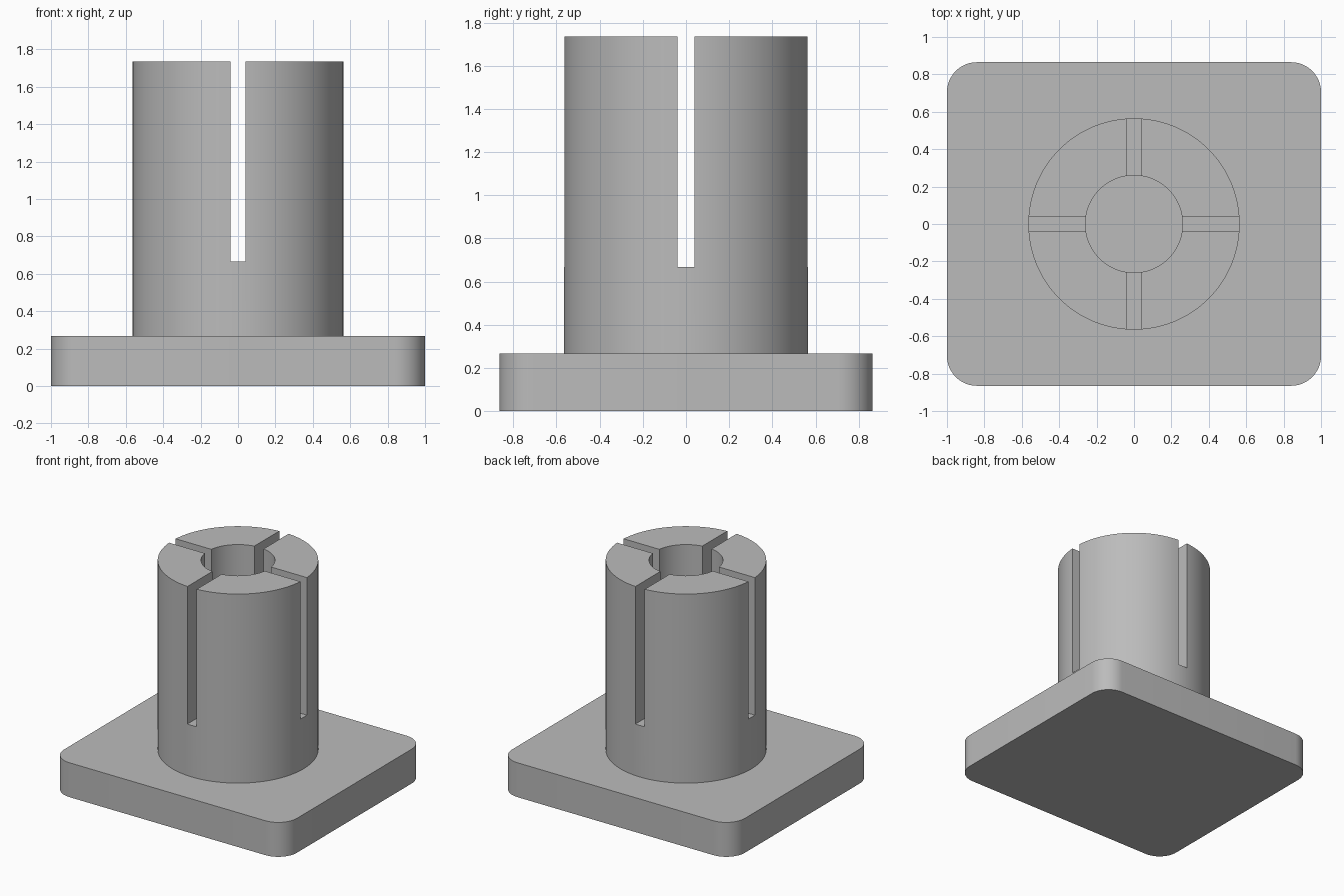
import bpy, bmesh
from math import sin, cos, pi, radians

default = bpy.data.objects.get("Cube")
if default:
    bpy.data.objects.remove(default, do_unlink=True)

BASE_X, BASE_Y, BASE_H, CORNER = 1.0, 0.865, 0.267, 0.16
OUTER, BORE, TOP = 0.565, 0.26, 1.735
SLOT_W, SLOT_Z = 0.08, 0.667
SIDES = 96

grey = bpy.data.materials.new("plain_grey")
grey.use_nodes = True
grey.diffuse_color = (0.5, 0.5, 0.5, 1)
grey.node_tree.nodes["Principled BSDF"].inputs["Base Color"].default_value = (0.5, 0.5, 0.5, 1)


def make_object(name, bm):
    bmesh.ops.recalc_face_normals(bm, faces=bm.faces)
    mesh = bpy.data.meshes.new(name)
    bm.to_mesh(mesh)
    bm.free()
    mesh.materials.append(grey)
    obj = bpy.data.objects.new(name, mesh)
    bpy.context.collection.objects.link(obj)
    return obj


def activate(obj):
    bpy.ops.object.select_all(action='DESELECT')
    obj.select_set(True)
    bpy.context.view_layer.objects.active = obj


# Base plate: rounded rectangle extruded upwards
bm = bmesh.new()
outline = []
for i, (sx, sy) in enumerate([(1, 1), (-1, 1), (-1, -1), (1, -1)]):
    for k in range(13):
        a = (i + k / 12) * pi / 2
        outline.append(bm.verts.new((sx * (BASE_X - CORNER) + CORNER * cos(a),
                                     sy * (BASE_Y - CORNER) + CORNER * sin(a), 0)))
face = bm.faces.new(outline)
top = bmesh.ops.extrude_face_region(bm, geom=[face])["geom"]
bmesh.ops.translate(bm, vec=(0, 0, BASE_H),
                    verts=[v for v in top if isinstance(v, bmesh.types.BMVert)])
base = make_object("base_plate", bm)

# Hollow post: four-point section swept round the axis
bm = bmesh.new()
section = [(OUTER, BASE_H), (OUTER, TOP), (BORE, TOP), (BORE, BASE_H)]
rings = []
for i in range(SIDES):
    a = 2 * pi * i / SIDES
    rings.append([bm.verts.new((r * cos(a), r * sin(a), z)) for r, z in section])
for i in range(SIDES):
    here, after = rings[i], rings[(i + 1) % SIDES]
    for j in range(4):
        k = (j + 1) % 4
        bm.faces.new((here[j], after[j], after[k], here[k]))
post = make_object("slotted_post", bm)

# Two crossing slots cut down from the top of the post
for size in [(SLOT_W, 2), (2, SLOT_W)]:
    bm = bmesh.new()
    bmesh.ops.create_cube(bm, size=1)
    bmesh.ops.scale(bm, vec=(*size, 2), verts=bm.verts)
    bmesh.ops.translate(bm, vec=(0, 0, SLOT_Z + 1), verts=bm.verts)
    bmesh.ops.translate(bm, vec=(0, 0, 0), verts=bm.verts)
    cutter = make_object("slot_cutter", bm)
    cutter.hide_render = True
    cut = post.modifiers.new("slot", 'BOOLEAN')
    cut.operation = 'DIFFERENCE'
    cut.solver = 'EXACT'
    cut.object = cutter
    activate(post)
    bpy.ops.object.modifier_apply(modifier=cut.name)
    bpy.data.objects.remove(cutter, do_unlink=True)

for obj in (base, post):
    activate(obj)
    bpy.ops.object.shade_smooth_by_angle(angle=radians(30))
